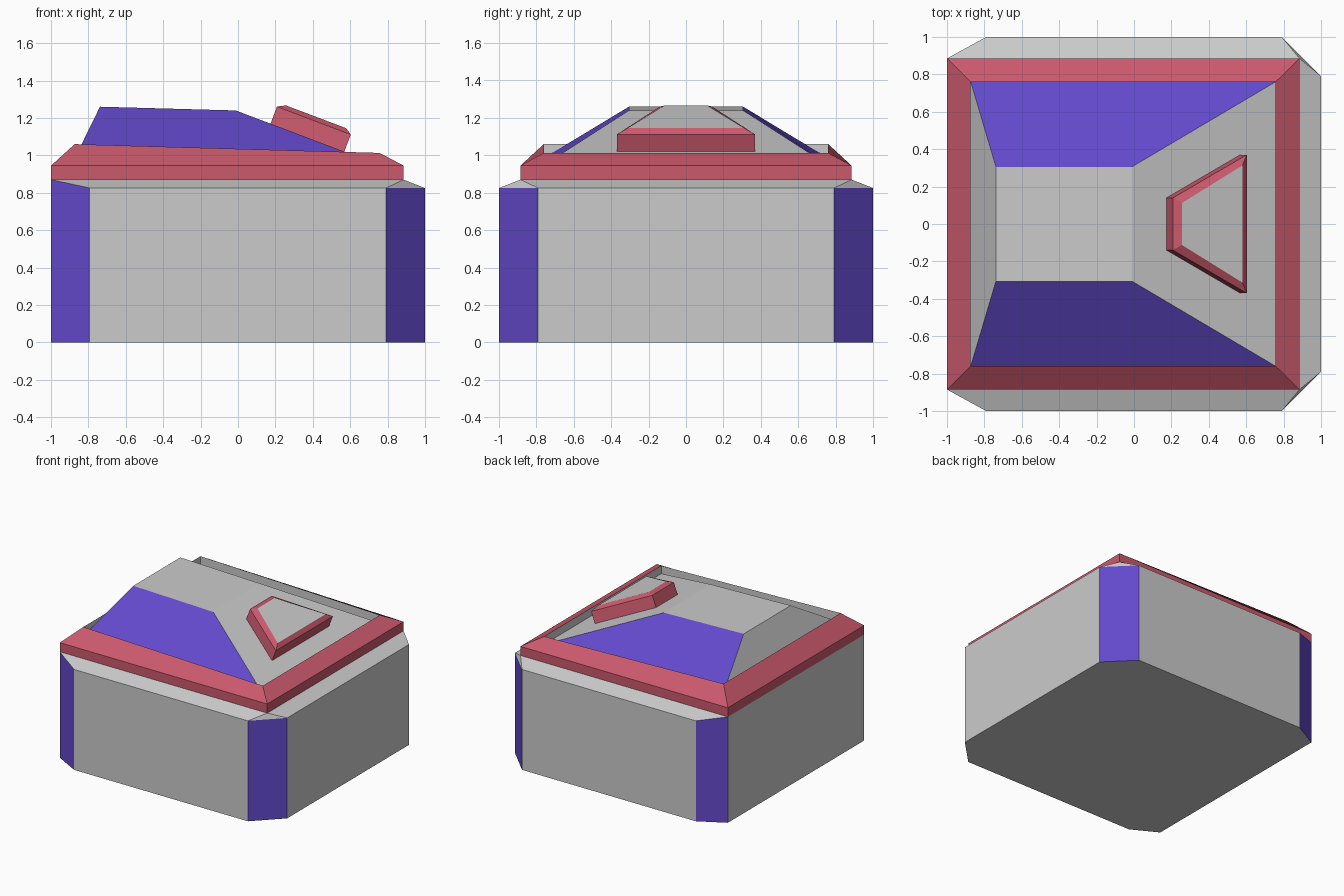
import bpy
from mathutils import Vector

if "Cube" in bpy.data.objects:
    bpy.data.objects.remove(bpy.data.objects["Cube"])


def material(name, rgb):
    m = bpy.data.materials.new(name)
    m.diffuse_color = (*rgb, 1)
    return m


RED = material("red", (0.59, 0.10, 0.15))
PURPLE = material("purple", (0.125, 0.067, 0.60))
GREY = material("grey", (0.55, 0.55, 0.55))
GREY.diffuse_color = (0.8, 0.8, 0.8, 1)


def loft(name, rings, paint, floor=False, cap=False):
    """Join counter-clockwise rings from bottom to top; paint(band, side) picks the material."""
    verts, index, faces, mats = [], {}, [], []

    def vid(p):
        key = tuple(round(c, 4) for c in p)
        if key not in index:
            index[key] = len(verts)
            verts.append(key)
        return index[key]

    def add(points, mat):
        ids = list(dict.fromkeys(vid(p) for p in points))
        if len(ids) > 2:
            faces.append(ids)
            mats.append(mat)

    n = len(rings[0])
    for band, (a, b) in enumerate(zip(rings, rings[1:])):
        for i in range(n):
            j = (i + 1) % n
            add((a[i], a[j], b[j], b[i]), paint(band, i))
    if floor:
        add(rings[0][::-1], GREY)
    if cap:
        add(rings[-1], GREY)
    me = bpy.data.meshes.new(name)
    me.from_pydata(verts, [], faces)
    for m in (GREY, RED, PURPLE):
        me.materials.append(m)
    for poly, m in zip(me.polygons, mats):
        poly.material_index = (GREY, RED, PURPLE).index(m)
    ob = bpy.data.objects.new(name, me)
    bpy.context.collection.objects.link(ob)
    return ob


def rect(x0, x1, y, z0, z1):
    """Rectangle whose height runs from z0 at the left end to z1 at the right end."""
    return [(x0, -y, z0), (x1, -y, z1), (x1, y, z1), (x0, y, z0)]


# Base block: cut corners and a narrow sloping shelf
outline = [(-.79, -1), (.79, -1), (1, -.79), (1, .79),
           (.79, 1), (-.79, 1), (-1, .88), (-1, -.88)]
ground = [(x, y, 0) for x, y in outline]
eave = [(x, y, .87 if x == -1 else .825) for x, y in outline]
shelf = [(-1 if x < 0 else .885, -.885 if y < 0 else .885, .87) for x, y in outline]
eave[6], eave[7] = shelf[6], shelf[7]
ground[6], ground[7] = (-1, .885, 0), (-1, -.885, 0)
loft("base_block", [ground, eave, shelf],
     lambda band, i: PURPLE if band == 0 and i % 2 else GREY, floor=True)

# Raised trim frame with a grey inner lip
loft("trim_frame", [rect(-1, .885, .885, .87, .87),
                    rect(-1, .885, .885, .945, .945),
                    rect(-.873, .757, .76, 1.06, 1.013),
                    rect(-.873, .757, .76, .985, .948)],
     lambda band, i: RED if band < 2 else GREY)

# Sloped roof with purple flanks
loft("roof", [rect(-.873, .757, .76, .985, .948),
              rect(-.738, -.012, .305, 1.26, 1.24)],
     lambda band, i: GREY if i % 2 else PURPLE, cap=True)

# Trapezoid hatch lying on the sloping end of the roof
origin = Vector((.173, 0, 1.167))
along, normal = Vector((.935, 0, -.354)), Vector((.354, 0, .935))


def hatch_ring(s0, s1, y0, y1, h):
    return [tuple(origin + along * s + normal * h + Vector((0, y, 0)))
            for s, y in ((s0, -y0), (s1, -y1), (s1, y1), (s0, y0))]


loft("hatch", [hatch_ring(0, .422, .14, .37, 0),
               hatch_ring(0, .422, .14, .37, .1),
               hatch_ring(.042, .388, .112, .313, .123)],
     lambda band, i: RED, cap=True)

for m in bpy.data.materials:
    if m.users and not m.is_grease_pencil:
        m.use_nodes = True
        m.node_tree.nodes["Principled BSDF"].inputs["Base Color"].default_value = m.diffuse_color
